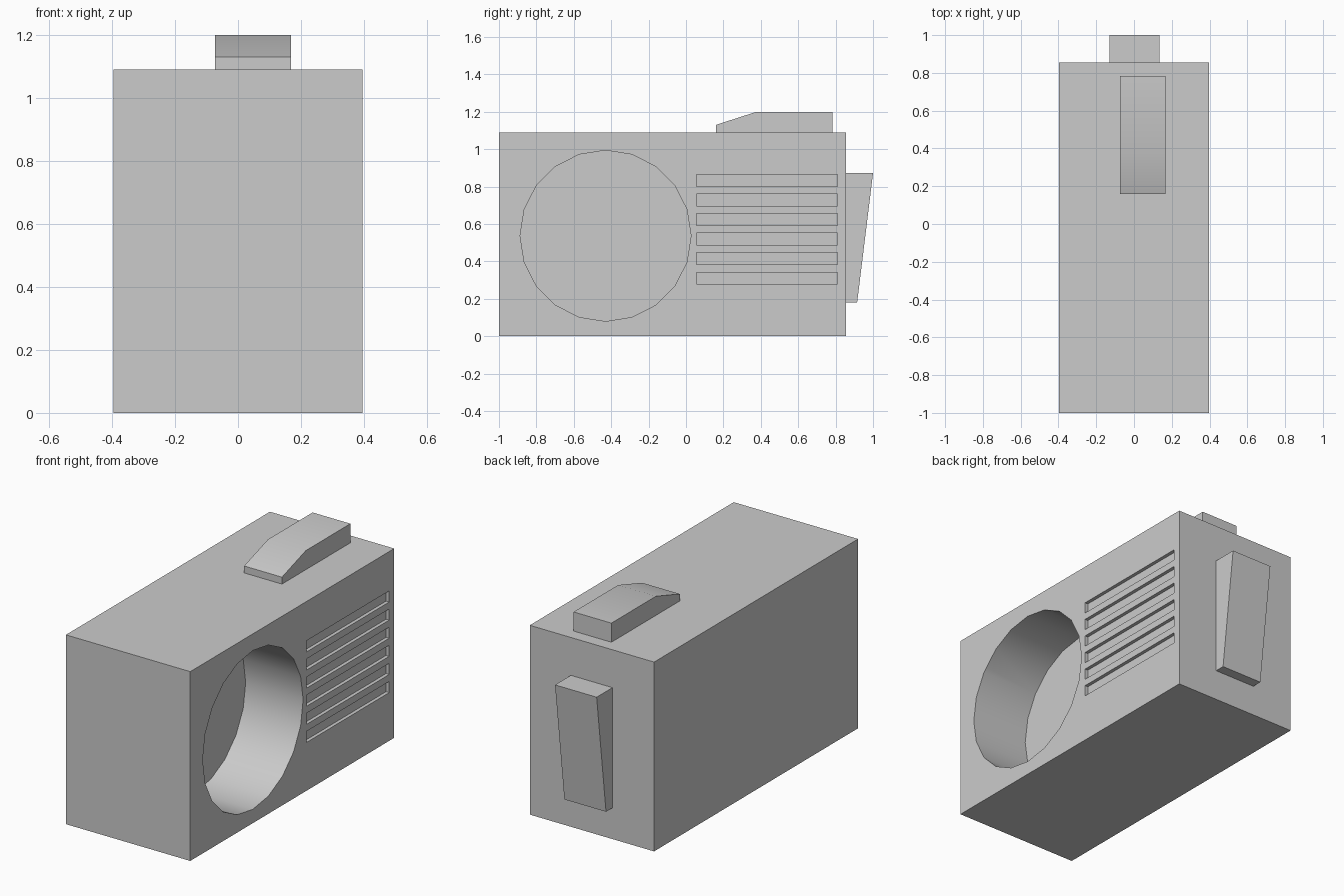
import bpy, bmesh, math
from mathutils import Matrix

if "Cube" in bpy.data.objects:
    bpy.data.objects.remove(bpy.data.objects["Cube"])


def finish(name, bm):
    bmesh.ops.recalc_face_normals(bm, faces=bm.faces[:])
    mesh = bpy.data.meshes.new(name)
    bm.to_mesh(mesh)
    bm.free()
    obj = bpy.data.objects.new(name, mesh)
    bpy.context.collection.objects.link(obj)
    return obj


def extrude_profile(name, profile, x0, x1):
    """Extrude a (y, z) outline along x."""
    bm = bmesh.new()
    face = bm.faces.new([bm.verts.new((x0, y, z)) for y, z in profile])
    ext = bmesh.ops.extrude_face_region(bm, geom=[face])["geom"]
    bmesh.ops.translate(bm, vec=(x1 - x0, 0, 0),
                        verts=[v for v in ext if isinstance(v, bmesh.types.BMVert)])
    return finish(name, bm)


def rect(y0, y1, z0, z1):
    return [(y0, z0), (y1, z0), (y1, z1), (y0, z1)]


def smooth(obj):
    bpy.ops.object.select_all(action='DESELECT')
    obj.select_set(True)
    bpy.context.view_layer.objects.active = obj
    bpy.ops.object.shade_smooth_by_angle(angle=math.radians(30))


SIDE = 0.396

# Main casing
body = extrude_profile("body", rect(-1, 0.856, 0, 1.09), -SIDE, SIDE)

# Cutters: 20-sided round recess and six shallow slots on the right side
circle = [(-0.43 + 0.457 * math.cos(math.tau * i / 20),
           0.537 + 0.457 * math.sin(math.tau * i / 20)) for i in range(20)]
cutters = [extrude_profile("round_recess_cutter", circle, 0.03, SIDE + 0.1)]
for i in range(6):
    z = 0.278 + i * 0.1043
    cutters.append(extrude_profile(f"slot_cutter_{i + 1}",
                                   rect(0.057, 0.81, z, z + 0.064),
                                   SIDE - 0.02, SIDE + 0.1))

bpy.context.view_layer.objects.active = body
for cutter in cutters:
    mod = body.modifiers.new(cutter.name, 'BOOLEAN')
    mod.operation = 'DIFFERENCE'
    mod.solver = 'EXACT'
    mod.object = cutter
    bpy.ops.object.modifier_apply(modifier=mod.name)
    bpy.data.objects.remove(cutter)
smooth(body)

# Sloped button on the top
button = extrude_profile("top_button",
                         [(0.16, 1.09), (0.783, 1.09), (0.783, 1.2), (0.377, 1.2), (0.16, 1.13)],
                         -0.073, 0.168)
smooth(button)

# Tapered clip on the back
extrude_profile("back_clip",
                [(0.856, 0.18), (0.915, 0.18), (1.0, 0.872), (0.856, 0.872)],
                -0.131, 0.134)
